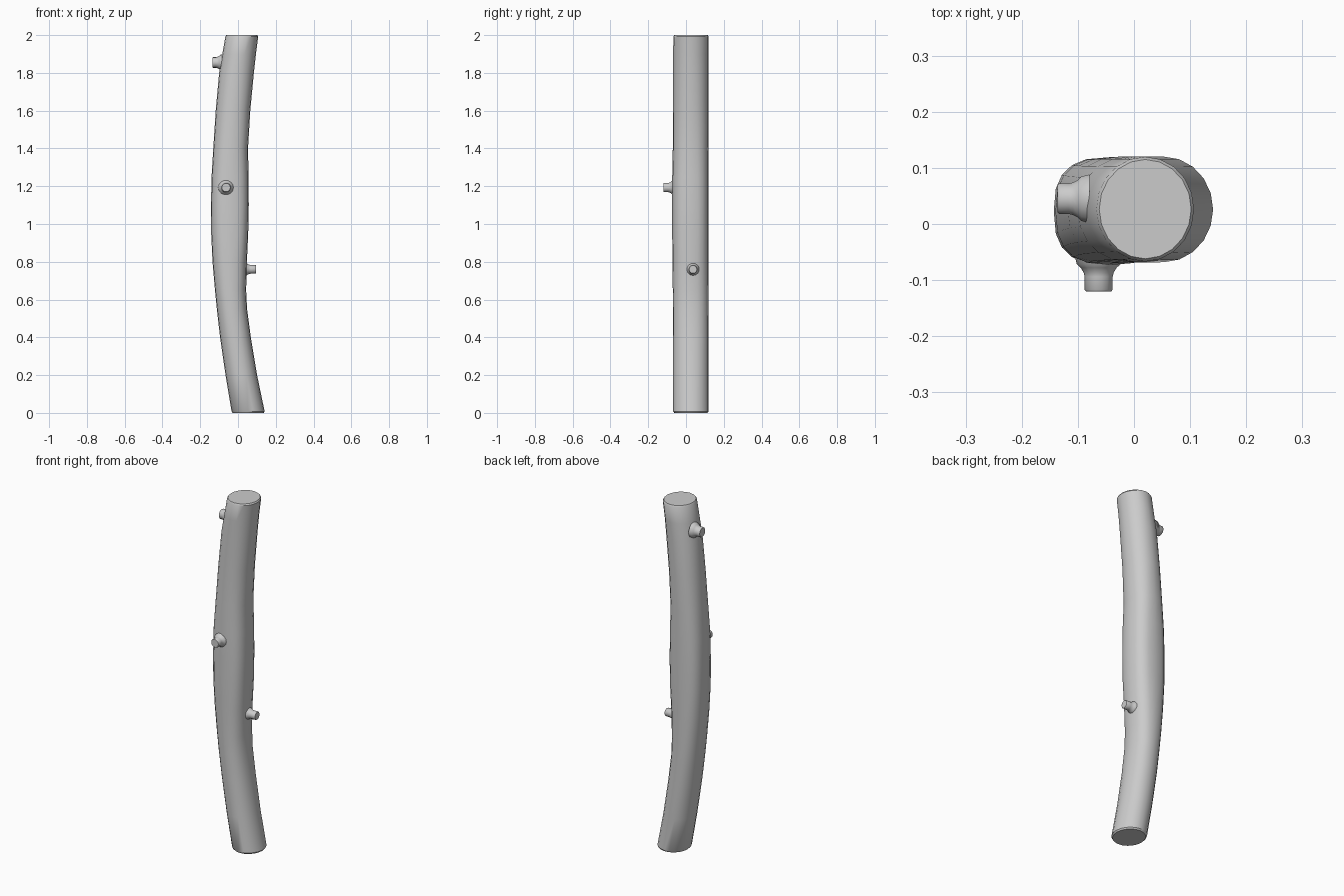
import bpy, bmesh, math
from mathutils import Vector

if "Cube" in bpy.data.objects:
    bpy.data.objects.remove(bpy.data.objects["Cube"])

SIDES = 20


def finish(bm, name, angle):
    bmesh.ops.recalc_face_normals(bm, faces=bm.faces)
    me = bpy.data.meshes.new(name)
    bm.to_mesh(me)
    bm.free()
    ob = bpy.data.objects.new(name, me)
    bpy.context.collection.objects.link(ob)
    bpy.ops.object.select_all(action='DESELECT')
    ob.select_set(True)
    bpy.context.view_layer.objects.active = ob
    bpy.ops.object.shade_smooth_by_angle(angle=math.radians(angle))
    return ob


def skin(bm, rings):
    for a, b in zip(rings, rings[1:]):
        n = len(a)
        for i in range(n):
            j = (i + 1) % n
            bm.faces.new((a[i], a[j], b[j], b[i]))


def spow(v, p):
    return math.copysign(abs(v) ** p, v)


# Bent log: height, left x, right x, front y, back y, squareness
ROWS = [
    (0.0, -0.028, 0.136, -0.062, 0.114, 2.0),
    (0.008, -0.034, 0.141, -0.068, 0.120, 2.0),
    (0.2, -0.066, 0.101, -0.069, 0.120, 2.1),
    (0.4, -0.095, 0.068, -0.069, 0.120, 2.2),
    (0.55, -0.112, 0.048, -0.070, 0.119, 2.3),
    (0.65, -0.122, 0.043, -0.070, 0.119, 2.4),
    (0.8, -0.135, 0.047, -0.072, 0.119, 2.5),
    (0.95, -0.142, 0.054, -0.073, 0.119, 2.7),
    (1.1, -0.143, 0.057, -0.073, 0.119, 2.7),
    (1.25, -0.140, 0.056, -0.073, 0.119, 2.6),
    (1.4, -0.131, 0.053, -0.070, 0.119, 2.4),
    (1.6, -0.118, 0.065, -0.069, 0.120, 2.2),
    (1.8, -0.100, 0.084, -0.068, 0.120, 2.1),
    (1.9, -0.083, 0.095, -0.068, 0.120, 2.0),
    (1.992, -0.067, 0.107, -0.067, 0.120, 2.0),
    (2.0, -0.062, 0.102, -0.062, 0.115, 2.0),
]
bm = bmesh.new()
rings = []
for z, xl, xr, yf, yb, e in ROWS:
    ring = []
    for i in range(SIDES):
        t = math.tau * i / SIDES
        x = (xl + xr) / 2 + (xr - xl) / 2 * spow(math.cos(t), 2 / e)
        y = (yf + yb) / 2 + (yb - yf) / 2 * spow(math.sin(t), 2 / e)
        ring.append(bm.verts.new((x, y, z)))
    rings.append(ring)
skin(bm, rings)
bm.faces.new(rings[0])
bm.faces.new(rings[-1])
finish(bm, "log", 35)


# Cut branch stubs: flared lathe from the bark out to a flat cut end
def stub(name, tip, direction, length, radius, flare):
    bm = bmesh.new()
    rot = Vector((0, 0, 1)).rotation_difference(Vector(direction))
    profile = [(-0.015, 1 + 1.3 * flare), (0.0, 1 + flare), (0.006, 1 + 0.5 * flare),
               (0.015, 1 + 0.12 * flare), (0.022, 1.0),
               (length - 0.003, 1.0), (length, 0.9)]
    rings = []
    for h, k in profile:
        rings.append([bm.verts.new(Vector(tip) + rot @ Vector((
            k * radius * math.cos(math.tau * i / 14),
            k * radius * math.sin(math.tau * i / 14), h - length)))
            for i in range(14)])
    skin(bm, rings)
    bm.faces.new(rings[-1])
    finish(bm, name, 45)


stub("upper_stub", (-0.136, 0.045, 1.855), (-1, 0, 0), 0.042, 0.028, 0.45)
stub("front_stub", (-0.063, -0.120, 1.193), (0, -1, 0), 0.048, 0.025, 0.55)
stub("lower_stub", (0.096, 0.037, 0.760), (1, 0, 0), 0.050, 0.023, 0.4)
